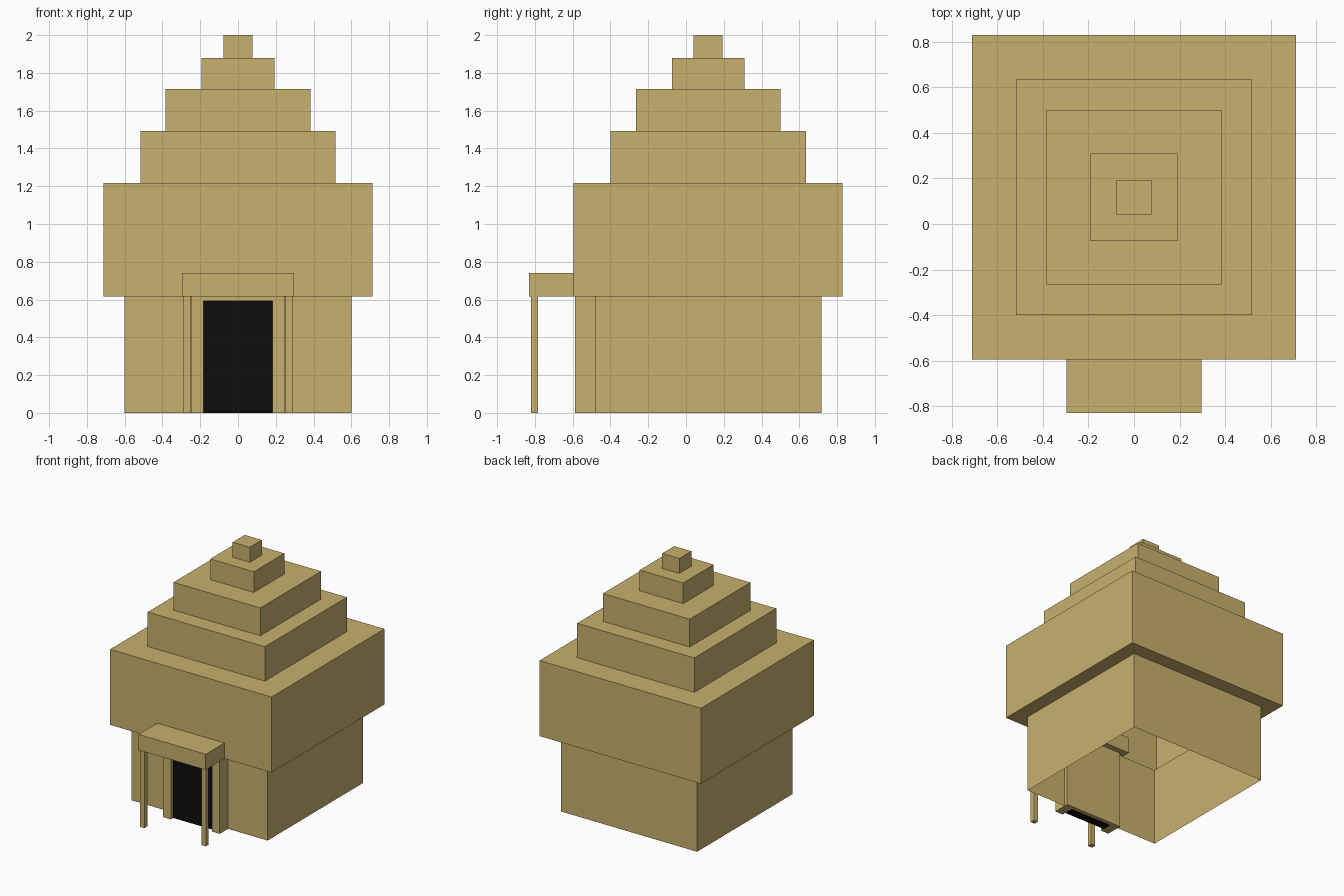
import bpy, bmesh

if "Cube" in bpy.data.objects:
    bpy.data.objects.remove(bpy.data.objects["Cube"])


def material(name, color):
    m = bpy.data.materials.new(name)
    m.diffuse_color = (*color, 1.0)
    m.use_nodes = True
    m.node_tree.nodes["Principled BSDF"].inputs["Base Color"].default_value = m.diffuse_color
    return m


SAND = material("sandstone", (0.578, 0.434, 0.153))
BLACK = material("dark_doorway", (0.004, 0.004, 0.004))


def finish(name, bm, mat):
    bmesh.ops.recalc_face_normals(bm, faces=bm.faces[:])
    me = bpy.data.meshes.new(name)
    bm.to_mesh(me)
    bm.free()
    me.materials.append(mat)
    ob = bpy.data.objects.new(name, me)
    bpy.context.collection.objects.link(ob)
    return ob


def box(name, x, y, z, mat=SAND):
    bm = bmesh.new()
    bmesh.ops.create_cube(bm, size=1)
    for v in bm.verts:
        v.co = [r[0] + (c + 0.5) * (r[1] - r[0]) for c, r in zip(v.co, (x, y, z))]
    return finish(name, bm, mat)


# Stepped tower: one hollow square shell, open at the bottom
CY = 0.117
TIERS = [(0.60, 0.0, 0.615), (0.712, 0.615, 1.218), (0.517, 1.218, 1.493),
         (0.383, 1.493, 1.715), (0.192, 1.715, 1.88), (0.076, 1.88, 2.0)]
bm = bmesh.new()
prev = None
for half, z0, z1 in TIERS:
    for z in (z0, z1):
        ring = [bm.verts.new((sx * half, CY + sy * half, z))
                for sx, sy in ((-1, -1), (1, -1), (1, 1), (-1, 1))]
        if prev:
            for i in range(4):
                j = (i + 1) % 4
                bm.faces.new((prev[i], prev[j], ring[j], ring[i]))
        prev = ring
bm.faces.new(prev)
finish("stepped_tower", bm, SAND)

# Door surround: an upside-down U extruded backwards through the wall
outline = [(-0.25, 0), (-0.25, 0.615), (0.25, 0.615), (0.25, 0),
           (0.182, 0), (0.182, 0.592), (-0.182, 0.592), (-0.182, 0)]
bm = bmesh.new()
face = bm.faces.new([bm.verts.new((x, -0.588, z)) for x, z in outline])
ext = bmesh.ops.extrude_face_region(bm, geom=[face])["geom"]
bmesh.ops.translate(bm, vec=(0, 0.133, 0),
                    verts=[g for g in ext if isinstance(g, bmesh.types.BMVert)])
finish("door_surround", bm, SAND)
box("door_back", (-0.182, 0.182), (-0.484, -0.455), (0, 0.592))

# Dark doorway, slightly recessed in the surround
box("doorway", (-0.182, 0.182), (-0.558, -0.484), (0, 0.592), BLACK)

# Porch roof reaching into the wall, on two thin posts
box("porch_roof", (-0.296, 0.296), (-0.83, -0.41), (0.615, 0.74))
for side, x in (("left", (-0.29, -0.252)), ("right", (0.252, 0.29))):
    box(f"porch_post_{side}", x, (-0.82, -0.783), (0, 0.615))
